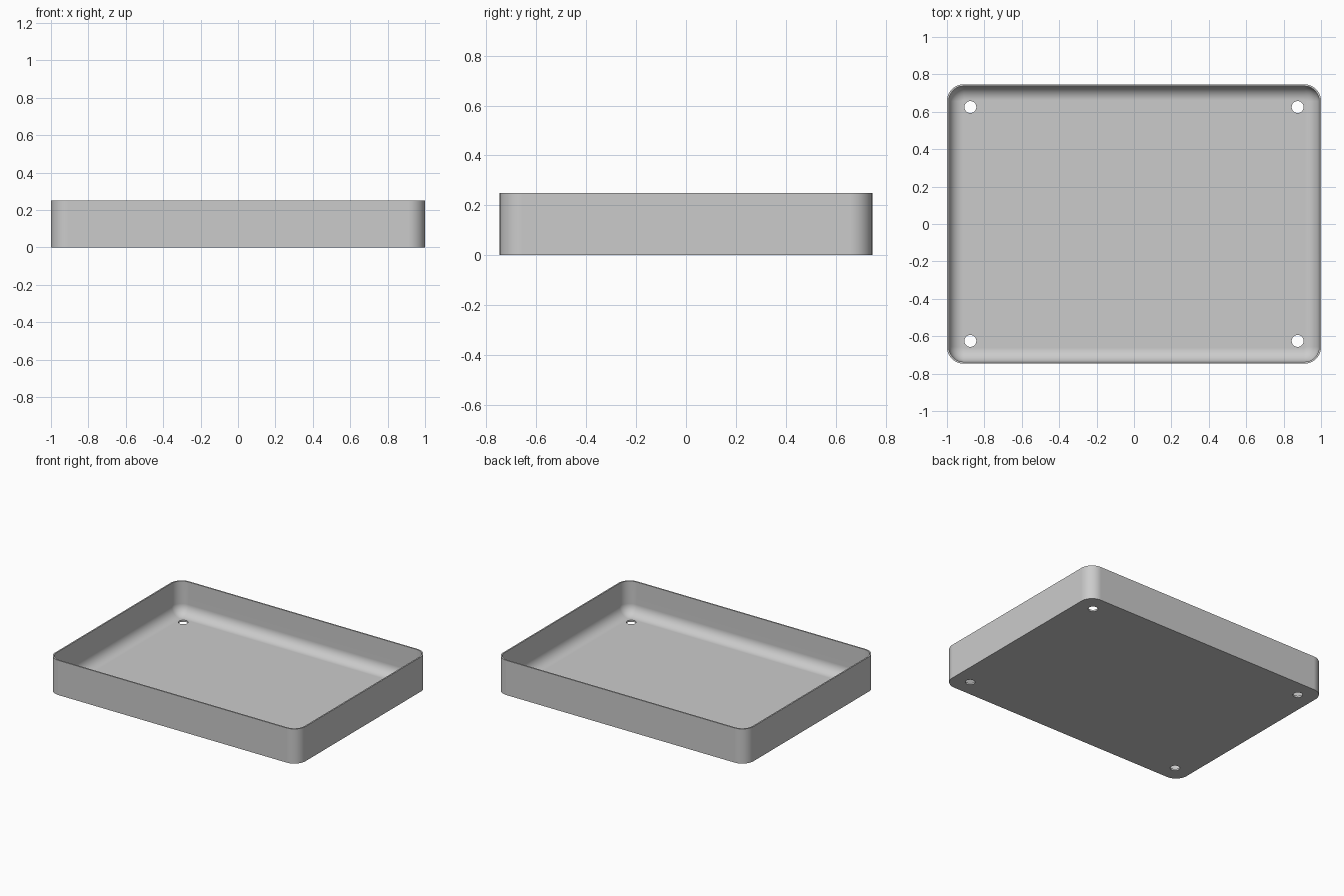
import bpy, bmesh, math
from mathutils import Matrix

if "Cube" in bpy.data.objects:
    bpy.data.objects.remove(bpy.data.objects["Cube"])

HALF_X, HALF_Y, HEIGHT = 1.0, 0.747, 0.25
CORNER, WALL, FLOOR, FILLET = 0.09, 0.01, 0.012, 0.075
HOLE_X, HOLE_Y, HOLE_R = 0.875, 0.625, 0.032
ARC_STEPS = 12

grey = bpy.data.materials.new("plain_grey")
grey.use_nodes = True
grey.diffuse_color = (0.6, 0.6, 0.6, 1)
grey.node_tree.nodes["Principled BSDF"].inputs["Base Color"].default_value = (0.6, 0.6, 0.6, 1)


def rounded_ring(bm, inset, z):
    """Rounded rectangle of vertices, inset from the outer wall."""
    radius = CORNER - inset
    ring = []
    for quarter, (sx, sy) in enumerate([(1, 1), (-1, 1), (-1, -1), (1, -1)]):
        for i in range(ARC_STEPS + 1):
            a = (quarter + i / ARC_STEPS) * math.pi / 2
            ring.append(bm.verts.new((sx * (HALF_X - CORNER) + radius * math.cos(a),
                                      sy * (HALF_Y - CORNER) + radius * math.sin(a), z)))
    return ring


def make_object(name, bm):
    bmesh.ops.recalc_face_normals(bm, faces=bm.faces)
    mesh = bpy.data.meshes.new(name)
    bm.to_mesh(mesh)
    bm.free()
    mesh.materials.append(grey)
    obj = bpy.data.objects.new(name, mesh)
    bpy.context.collection.objects.link(obj)
    return obj


# Tray shell: underside, outer wall, rim, inner wall, floor fillet, floor
profile = [(0, 0), (0, HEIGHT), (WALL, HEIGHT)]
for i in range(11):
    a = i / 10 * math.pi / 2
    profile.append((WALL + FILLET * (1 - math.cos(a)), FLOOR + FILLET * (1 - math.sin(a))))
bm = bmesh.new()
rings = [rounded_ring(bm, d, z) for d, z in profile]
for low, high in zip(rings, rings[1:]):
    for i in range(len(low)):
        j = (i + 1) % len(low)
        bm.faces.new((low[i], low[j], high[j], high[i]))
bm.faces.new(rings[0])
bm.faces.new(rings[-1])
tray = make_object("tray", bm)

# Four drain holes through the floor
bm = bmesh.new()
for sx in (-1, 1):
    for sy in (-1, 1):
        bmesh.ops.create_cone(bm, cap_ends=True, segments=32, radius1=HOLE_R, radius2=HOLE_R,
                              depth=0.2, matrix=Matrix.Translation((sx * HOLE_X, sy * HOLE_Y, 0)))
cutter = make_object("hole_cutter", bm)
cutter.hide_render = True
cut = tray.modifiers.new("holes", 'BOOLEAN')
cut.operation, cut.object, cut.solver = 'DIFFERENCE', cutter, 'EXACT'
bpy.ops.object.select_all(action='DESELECT')
tray.select_set(True)
bpy.context.view_layer.objects.active = tray
bpy.ops.object.modifier_apply(modifier=cut.name)
bpy.data.objects.remove(cutter)

# Smooth rounded areas with crisp rims and flat panels
bpy.ops.object.shade_smooth_by_angle(angle=math.radians(30))
weighted = tray.modifiers.new("flat_panels", 'WEIGHTED_NORMAL')
weighted.keep_sharp = True
